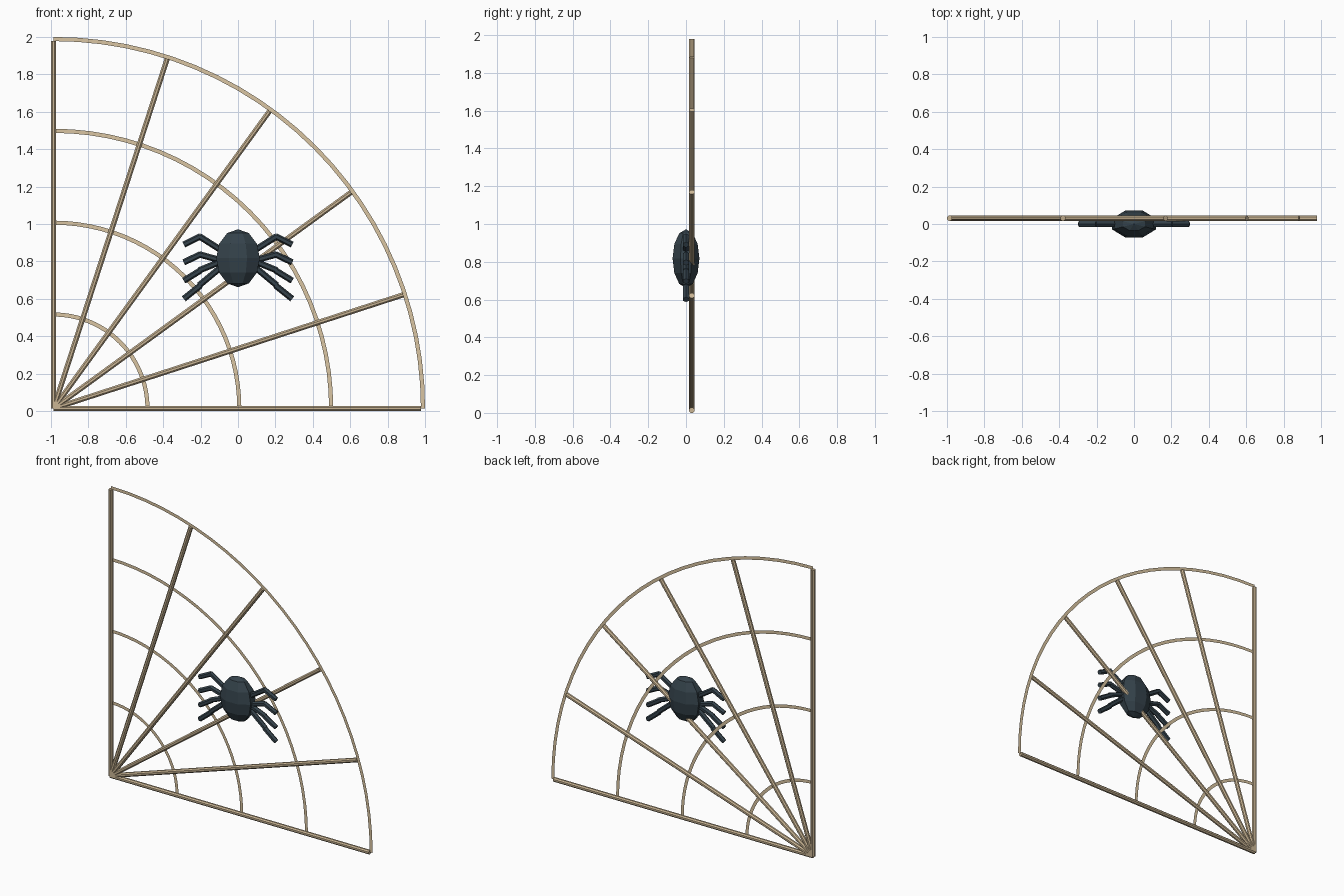
import bpy, bmesh, math
from mathutils import Vector, Matrix

if "Cube" in bpy.data.objects:
    bpy.data.objects.remove(bpy.data.objects["Cube"])

CORNER = Vector((-0.986, 0.031, 0.014))


def material(name, color):
    m = bpy.data.materials.new(name)
    m.diffuse_color = (*color, 1)
    m.use_nodes = True
    m.node_tree.nodes["Principled BSDF"].inputs["Base Color"].default_value = m.diffuse_color
    return m


tan = material("tan_thread", (0.60, 0.47, 0.30))
pale = material("pale_thread", (0.70, 0.56, 0.36))
dark = material("dark_shell", (0.035, 0.055, 0.07))


def finish(bm, name, mat):
    me = bpy.data.meshes.new(name)
    bm.to_mesh(me)
    bm.free()
    me.materials.append(mat)
    ob = bpy.data.objects.new(name, me)
    bpy.context.collection.objects.link(ob)
    return ob


def rod(bm, a, b, radius, sides=6):
    """Closed prism from a to b, with a flat side towards the front."""
    a, b = Vector(a), Vector(b)
    z = (b - a).normalized()
    y = Vector((0, 1, 0))
    rot = Matrix((y.cross(z), y, z)).transposed().to_4x4()
    mat = Matrix.Translation((a + b) / 2) @ rot @ Matrix.Rotation(math.pi / sides, 4, 'Z')
    bmesh.ops.create_cone(bm, cap_ends=True, segments=sides, radius1=radius,
                          radius2=radius, depth=(b - a).length, matrix=mat)


# Straight spokes fanning from the corner
for i in range(6):
    a = math.radians(18 * i)
    bm = bmesh.new()
    rod(bm, CORNER, CORNER + 1.965 * Vector((math.cos(a), 0, math.sin(a))), 0.015, 8)
    finish(bm, f"web_spoke_{i + 1}", tan)

# Flat quarter-circle ribbons, facing the front
STEPS, HALF = 24, 0.011
for i, r in enumerate((0.502, 0.993, 1.484, 1.975)):
    bm = bmesh.new()
    pairs = []
    for k in range(STEPS + 1):
        a = math.pi / 2 * k / STEPS
        out = Vector((math.cos(a), 0, math.sin(a)))
        pairs.append([bm.verts.new(CORNER + out * (r + d)) for d in (-HALF, HALF)])
    for p, q in zip(pairs, pairs[1:]):
        bm.faces.new((p[0], p[1], q[1], q[0]))
    finish(bm, f"web_arc_{i + 1}", pale)

# Faceted spider body, flat panels to front and sides
bm = bmesh.new()
bmesh.ops.create_uvsphere(bm, u_segments=8, v_segments=6, radius=1,
                          matrix=Matrix.Translation((0, 0, 0.817)) @ Matrix.Diagonal((0.126, 0.077, 0.155, 1))
                          @ Matrix.Rotation(math.pi / 8, 4, 'Z'))
finish(bm, "spider_body", dark)

# Four two-segment legs per side: root, knee and tip heights
for i, (root, knee, tip) in enumerate(((0.860, 0.935, 0.890), (0.805, 0.838, 0.795),
                                       (0.800, 0.752, 0.697), (0.770, 0.672, 0.600))):
    for side, s in (("right", 1), ("left", -1)):
        bm = bmesh.new()
        rod(bm, (s * 0.09, 0, root), (s * 0.208, 0, knee), 0.017)
        rod(bm, (s * 0.2, 0, knee), (s * 0.290, 0, tip), 0.017)
        finish(bm, f"spider_leg_{side}_{i + 1}", dark)
